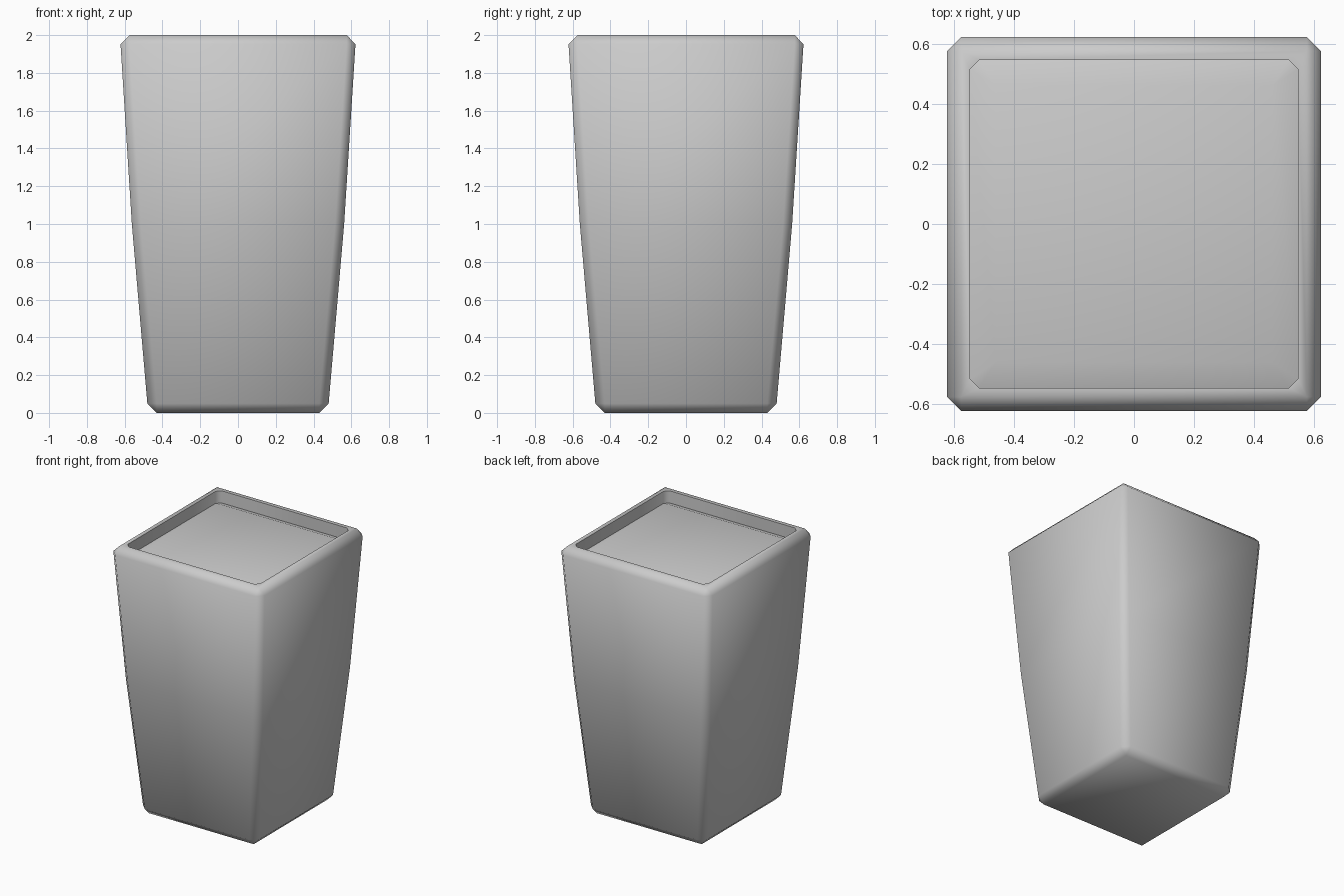
import bpy
import bmesh
import math

cube = bpy.data.objects.get("Cube")
if cube:
    bpy.data.objects.remove(cube, do_unlink=True)

mat = bpy.data.materials.new("matte grey")
mat.use_nodes = True
GREY = (0.6, 0.6, 0.6, 1.0)
mat.diffuse_color = GREY
mat.node_tree.nodes["Principled BSDF"].inputs["Base Color"].default_value = GREY


def ring(bm, half, cut, z):
    """Square ring of vertices with chamfered corners."""
    verts = []
    for k in range(4):
        c, s = round(math.cos(k * math.pi / 2)), round(math.sin(k * math.pi / 2))
        for x, y in ((half, half - cut), (half - cut, half)):
            verts.append(bm.verts.new((c * x - s * y, s * x + c * y, z)))
    return verts


def loft(name, sections, cap_start, cap_end):
    """Skin a stack of (half width, corner cut, height) sections."""
    bm = bmesh.new()
    rings = [ring(bm, *sec) for sec in sections]
    for a, b in zip(rings, rings[1:]):
        for i in range(8):
            j = (i + 1) % 8
            bm.faces.new((a[i], a[j], b[j], b[i]))
    if cap_start:
        bm.faces.new(rings[0][::-1])
    if cap_end:
        bm.faces.new(rings[-1])
    bmesh.ops.remove_doubles(bm, verts=bm.verts, dist=0.0005)
    mesh = bpy.data.meshes.new(name)
    bm.to_mesh(mesh)
    bm.free()
    mesh.materials.append(mat)
    obj = bpy.data.objects.new(name, mesh)
    bpy.context.collection.objects.link(obj)
    bpy.ops.object.select_all(action="DESELECT")
    obj.select_set(True)
    bpy.context.view_layer.objects.active = obj
    bpy.ops.object.shade_smooth_by_angle(angle=math.radians(62))
    return obj


# Tapered pot: base, bulging walls, chamfered rim, inner lip
loft("planter_body", [
    (0.43, 0, 0),
    (0.48, 0.05, 0.05),
    (0.562, 0.048, 1.0),
    (0.622, 0.047, 1.953),
    (0.575, 0, 2.0),
    (0.545, 0.03, 2.0),
    (0.545, 0.03, 1.9),
], True, False)

# Slightly raised filling inside the rim
loft("planter_filling", [
    (0.545, 0.03, 1.91),
    (0.46, 0, 1.945),
], False, True)
